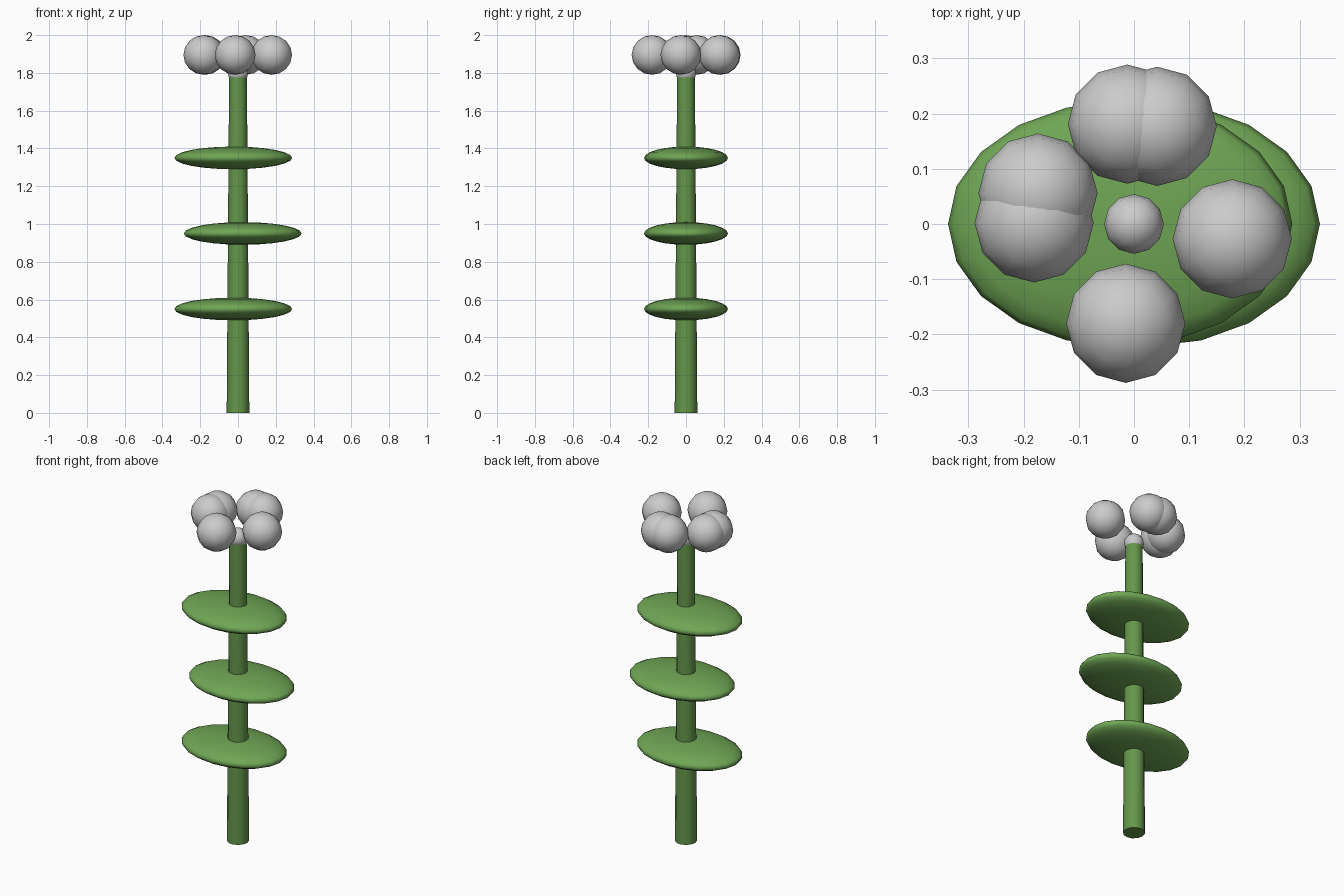
import bpy

if "Cube" in bpy.data.objects:
    bpy.data.objects.remove(bpy.data.objects["Cube"])


def material(name, color):
    m = bpy.data.materials.new(name)
    m.diffuse_color = (*color, 1)
    m.use_nodes = True
    m.node_tree.nodes["Principled BSDF"].inputs["Base Color"].default_value = m.diffuse_color
    return m


def finish(name, mat=None, angle=1.0):
    ob = bpy.context.object
    ob.name = name
    bpy.ops.object.transform_apply(location=False, rotation=False, scale=True)
    bpy.ops.object.shade_smooth_by_angle(angle=angle)
    if mat:
        ob.data.materials.append(mat)
    return ob


def ball(name, loc, size, segs, rings, mat=None):
    bpy.ops.mesh.primitive_uv_sphere_add(segments=segs, ring_count=rings, radius=1, location=loc)
    bpy.context.object.scale = size
    return finish(name, mat, 3.1)


stem_green = material("stem_green", (0.13, 0.31, 0.07))
leaf_green = material("leaf_green", (0.16, 0.38, 0.09))

# Tapered stem
bpy.ops.mesh.primitive_cone_add(vertices=12, radius1=0.06, radius2=0.047, depth=1.8,
                                location=(0, 0, 0.9))
finish("stem", stem_green)

# Flat leaves, alternating sides
for i in range(3):
    x = 0.025 if i % 2 else -0.025
    ball(f"leaf_{i + 1}", (x, 0, 0.55 + 0.4 * i), (0.312, 0.222, 0.06), 20, 12, leaf_green)

# Flower centre
ball("flower_centre", (0, 0, 1.8), (0.054, 0.054, 0.054), 12, 8)

# Round petals in an uneven ring
petals = [(-0.012, 0.181), (0.042, 0.177), (-0.174, 0.056),
          (-0.181, 0.002), (0.178, -0.027), (-0.015, -0.18)]
for i, (x, y) in enumerate(petals):
    ball(f"petal_{i + 1}", (x, y, 1.895), (0.108, 0.108, 0.105), 12, 8)
